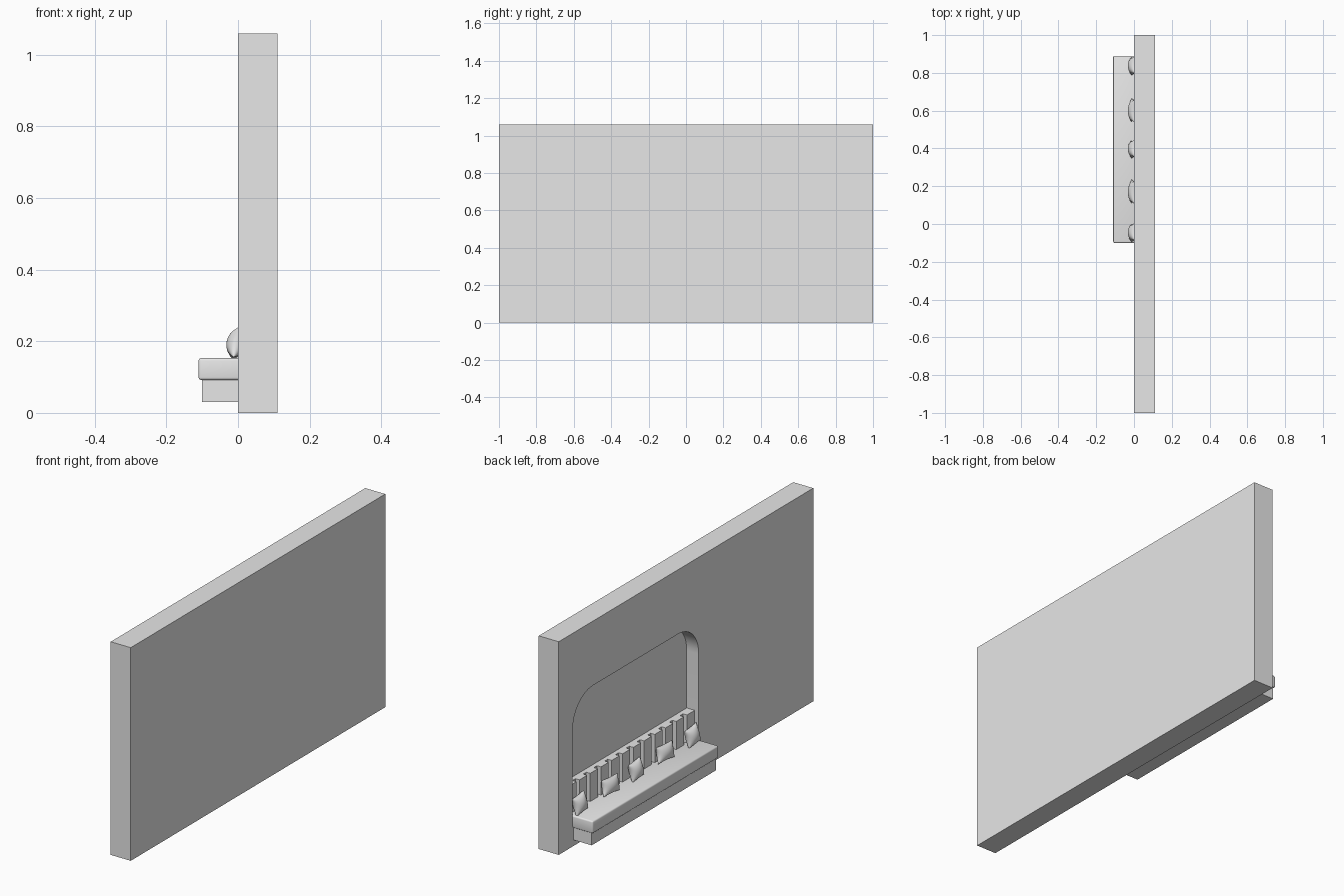
import bpy, bmesh, math
from mathutils import Matrix, Vector

cube = bpy.data.objects.get("Cube")
if cube:
    bpy.data.objects.remove(cube, do_unlink=True)

grey = bpy.data.materials.new("plain grey")
grey.use_nodes = True
grey.diffuse_color = (0.8, 0.8, 0.8, 1)
grey.node_tree.nodes["Principled BSDF"].inputs["Base Color"].default_value = (0.8, 0.8, 0.8, 1)

Y0, Y1 = -0.10, 0.89          # niche ends
BACK = 0.066                  # niche back plane
HEIGHT = 1.06


def finish(name, bm):
    bmesh.ops.recalc_face_normals(bm, faces=bm.faces)
    mesh = bpy.data.meshes.new(name)
    bm.to_mesh(mesh)
    bm.free()
    mesh.materials.append(grey)
    ob = bpy.data.objects.new(name, mesh)
    bpy.context.collection.objects.link(ob)
    return ob


def box(name, x0, x1, y0, y1, z0, z1, bevel=0):
    bm = bmesh.new()
    size = Vector((x1 - x0, y1 - y0, z1 - z0))
    mid = Vector((x0 + x1, y0 + y1, z0 + z1)) / 2
    bmesh.ops.create_cube(bm, size=1, matrix=Matrix.Translation(mid) @ Matrix.Diagonal(size).to_4x4())
    if bevel:
        bmesh.ops.bevel(bm, geom=bm.edges[:], offset=bevel, segments=3, profile=0.5, affect='EDGES')
    return finish(name, bm)


def smooth(ob):
    bpy.ops.object.select_all(action='DESELECT')
    ob.select_set(True)
    bpy.context.view_layer.objects.active = ob
    bpy.ops.object.shade_smooth_by_angle(angle=math.radians(40))


# Wall with an arched-corner niche
wall = box("wall", 0, 0.11, -1, 1, 0, HEIGHT)
top, r, n = 0.74, 0.16, 12
outline = [(Y0, 0.10), (Y1, 0.10)]
for cy, start in ((Y1 - r, 0), (Y0 + r, math.pi / 2)):
    for i in range(n + 1):
        a = start + i * math.pi / 2 / n
        outline.append((cy + r * math.cos(a), top - r + r * math.sin(a)))
bm = bmesh.new()
face = bm.faces.new([bm.verts.new((-0.1, y, z)) for y, z in outline])
ext = bmesh.ops.extrude_face_region(bm, geom=[face])
bmesh.ops.translate(bm, vec=(0.1 + BACK, 0, 0), verts=[v for v in ext["geom"] if isinstance(v, bmesh.types.BMVert)])
cutter = finish("niche_cutter", bm)
cut = wall.modifiers.new("niche", 'BOOLEAN')
cut.object, cut.operation, cut.solver = cutter, 'DIFFERENCE', 'EXACT'
bpy.context.view_layer.objects.active = wall
bpy.ops.object.modifier_apply(modifier="niche")
bpy.data.objects.remove(cutter, do_unlink=True)
smooth(wall)

# Bench
box("bench_base", -0.10, 0.02, Y0 + 0.006, Y1 - 0.006, 0.03, 0.095)
smooth(box("bench_seat", -0.11, BACK, Y0, Y1, 0.092, 0.153, 0.007))

# Slatted backrest
box("backrest_panel", 0.044, BACK, Y0, Y1, 0.15, 0.293)
count = 12
pitch = (Y1 - Y0 + 0.024) / count
for i in range(count):
    y = Y0 + i * pitch
    box(f"backrest_slat_{i + 1}", 0.022, 0.05, y, y + pitch - 0.024, 0.15, 0.293)


# Cushions with pinched corners, leaning on the backrest
def cushion(name, y, width, height, lean, roll):
    bm = bmesh.new()
    n = 14
    for side in (1, -1):
        rows = []
        for i in range(n + 1):
            u = -math.cos(math.pi * i / n)
            row = []
            for j in range(n + 1):
                v = -math.cos(math.pi * j / n)
                puff = side * 0.028 * (max(0, 1 - u * u) * max(0, 1 - v * v)) ** 0.5
                row.append(bm.verts.new((puff, u * width / 2 * (1 - 0.13 * (1 - v * v)),
                                         v * height / 2 * (1 - 0.13 * (1 - u * u)))))
            rows.append(row)
        for i in range(n):
            for j in range(n):
                bm.faces.new((rows[i][j], rows[i + 1][j], rows[i + 1][j + 1], rows[i][j + 1]))
    bmesh.ops.remove_doubles(bm, verts=bm.verts, dist=0.0001)
    bm.transform(Matrix.Translation((-0.004, y, 0.195)) @ Matrix.Rotation(lean, 4, 'Y') @ Matrix.Rotation(roll, 4, 'X'))
    ob = finish(name, bm)
    for p in ob.data.polygons:
        p.use_smooth = True


for i, y in enumerate((0.838, 0.60, 0.398, 0.17, -0.045)):
    wide = i % 2
    cushion(f"cushion_{i + 1}", y, 0.125 if wide else 0.095, 0.08 if wide else 0.09, 0.22, 0.08 if wide else -0.08)
